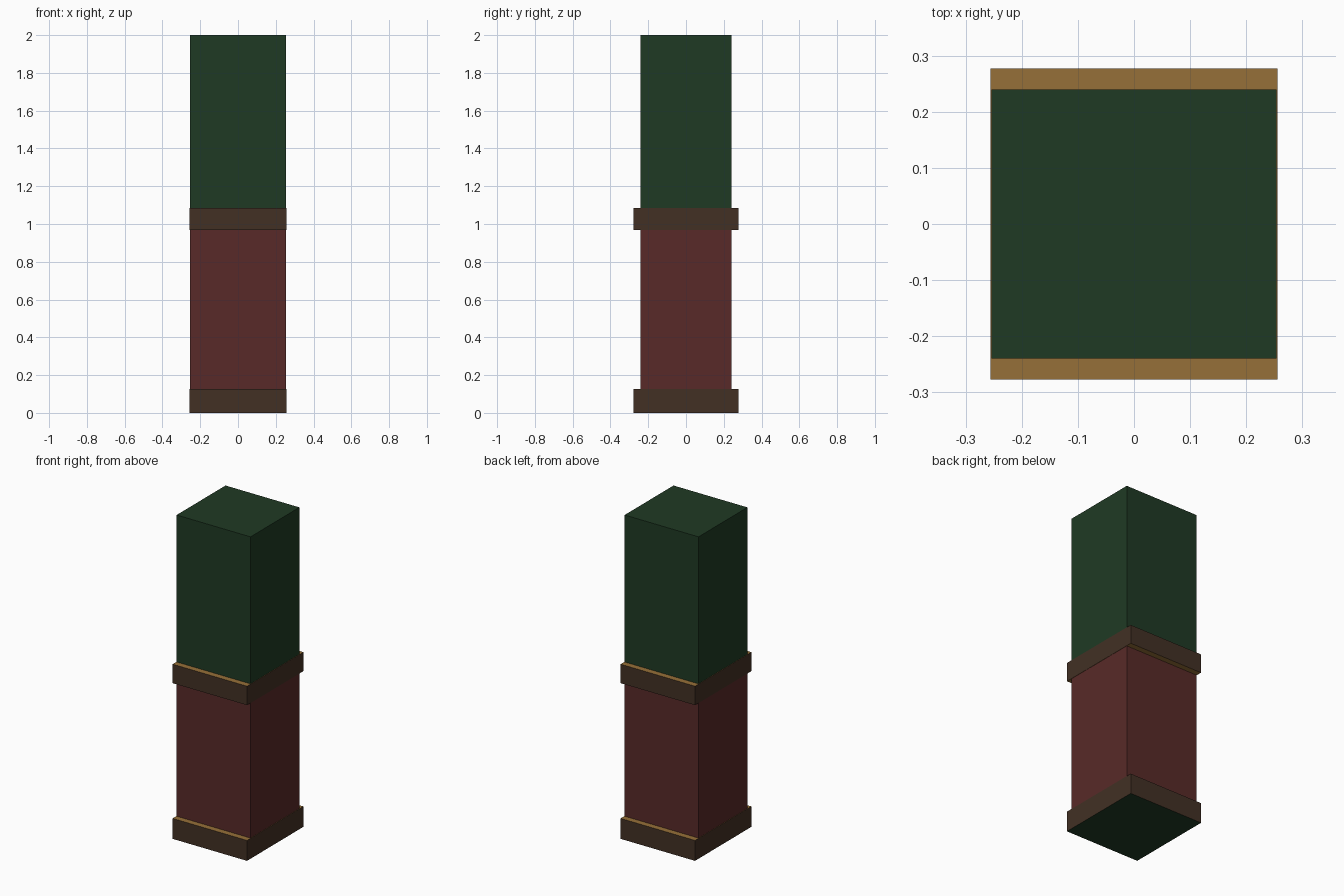
import bpy

if "Cube" in bpy.data.objects:
    bpy.data.objects.remove(bpy.data.objects["Cube"])


def material(name, rgb):
    # Displayed 0-255 colour converted to linear
    mat = bpy.data.materials.new(name)
    lin = [((c / 255 + 0.055) / 1.055) ** 2.4 for c in rgb]
    mat.diffuse_color = (*lin, 1)
    mat.use_nodes = True
    mat.node_tree.nodes["Principled BSDF"].inputs["Base Color"].default_value = mat.diffuse_color
    return mat


green = material("green_panel", (31, 58, 36))
red = material("red_panel", (88, 42, 40))
brown = material("brown_trim", (66, 48, 36))
gold = material("gold_edge", (150, 112, 56))


def box(name, half_x, half_y, z0, z1, side, top=None, bottom=None):
    bpy.ops.mesh.primitive_cube_add(size=1, location=(0, 0, (z0 + z1) / 2))
    ob = bpy.context.object
    ob.name = name
    ob.scale = (2 * half_x, 2 * half_y, z1 - z0)
    bpy.ops.object.transform_apply(location=False, rotation=False, scale=True)
    for mat in (side, top or side, bottom or side):
        ob.data.materials.append(mat)
    for face in ob.data.polygons:
        if face.normal.z > 0.5:
            face.material_index = 1
        elif face.normal.z < -0.5:
            face.material_index = 2
    return ob


# Column body: red lower half, green upper half
box("lower_column", 0.254, 0.24, 0.127, 0.968, red)
box("upper_column", 0.254, 0.24, 1.086, 2.0, green)

# Trim bands, with gold upper edges
box("base_band", 0.256, 0.277, 0.0, 0.127, brown, gold, green)
box("middle_band", 0.256, 0.277, 0.968, 1.086, brown, gold, gold)
